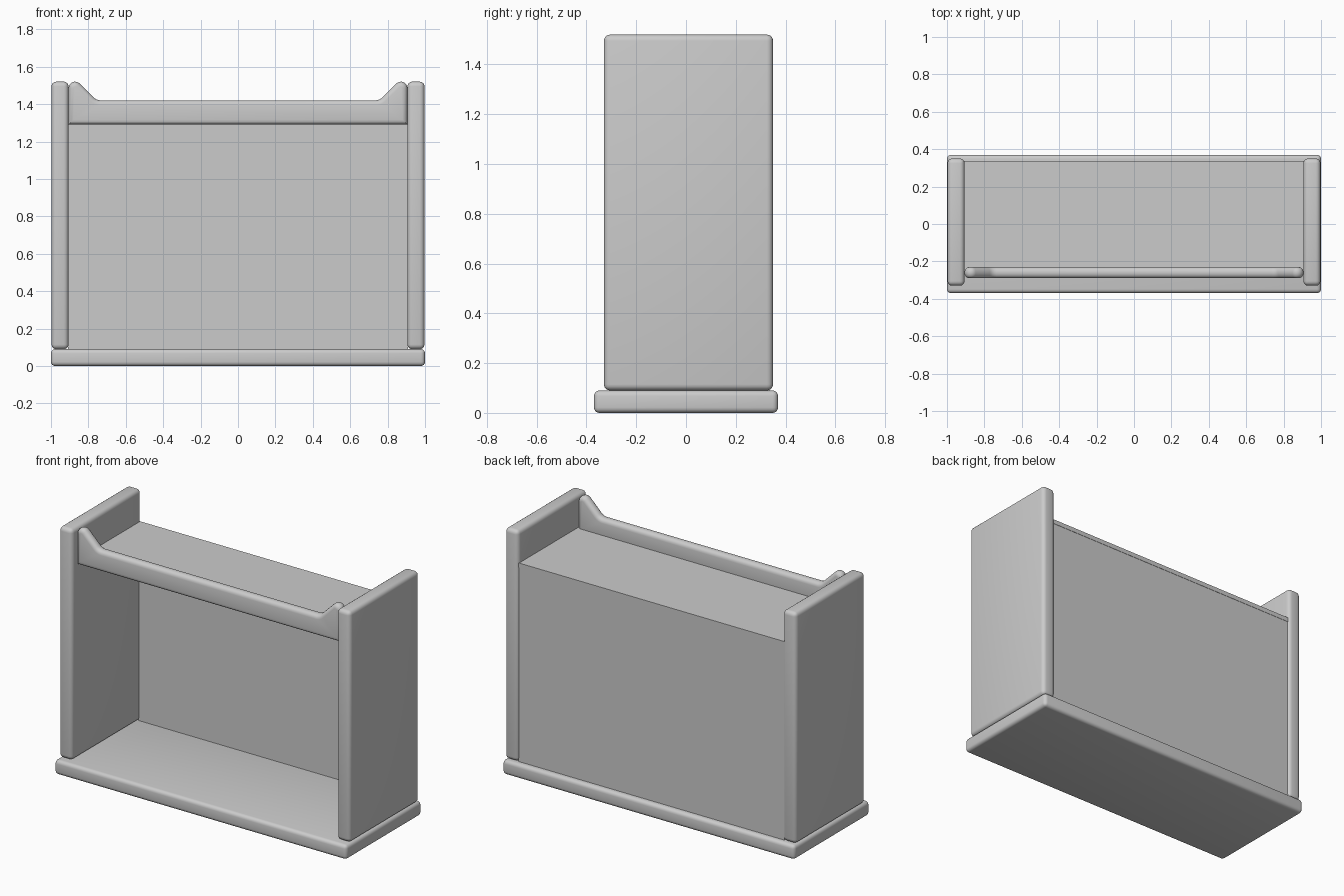
import bpy, bmesh, math
from mathutils import Vector

if "Cube" in bpy.data.objects:
    bpy.data.objects.remove(bpy.data.objects["Cube"])


def finish(bm, name):
    bmesh.ops.recalc_face_normals(bm, faces=bm.faces[:])
    mesh = bpy.data.meshes.new(name)
    bm.to_mesh(mesh)
    bm.free()
    ob = bpy.data.objects.new(name, mesh)
    bpy.context.collection.objects.link(ob)
    return ob


def smooth(ob, angle=35):
    bpy.ops.object.select_all(action='DESELECT')
    ob.select_set(True)
    bpy.context.view_layer.objects.active = ob
    bpy.ops.object.shade_smooth_by_angle(angle=math.radians(angle))


def box(name, lo, hi, radius=0.0):
    """Box between two corners, optionally with rounded edges."""
    lo, hi = Vector(lo), Vector(hi)
    bm = bmesh.new()
    bmesh.ops.create_cube(bm, size=1)
    bmesh.ops.scale(bm, vec=hi - lo, verts=bm.verts)
    bmesh.ops.translate(bm, vec=(lo + hi) / 2, verts=bm.verts)
    if radius:
        bmesh.ops.bevel(bm, geom=bm.edges[:], offset=radius, segments=4,
                        profile=0.5, affect='EDGES', clamp_overlap=True)
    ob = finish(bm, name)
    if radius:
        smooth(ob)
    return ob


def arc(cx, cz, r, a0, a1, n):
    angles = [math.radians(a0 + (a1 - a0) * i / n) for i in range(n + 1)]
    return [Vector((cx + r * math.cos(a), cz + r * math.sin(a))) for a in angles]


def inset(pts, d):
    """Mitred inward offset of a counter-clockwise outline."""
    out = []
    for i, p in enumerate(pts):
        e0 = (p - pts[i - 1]).normalized()
        e1 = (pts[(i + 1) % len(pts)] - p).normalized()
        n0, n1 = Vector((-e0.y, e0.x)), Vector((-e1.y, e1.x))
        out.append(p + (n0 + n1) * (d / (1 + n0.dot(n1))))
    return out


def rounded_plate(name, pts, y0, y1, r, n=4):
    """Outline in xz given thickness along y, with rounded rims."""
    steps = [math.pi / 2 * i / n for i in range(n + 1)]
    rings = [(r - r * math.sin(a), y0 + r - r * math.cos(a)) for a in steps]
    rings += [(d, y0 + y1 - y) for d, y in reversed(rings)]
    bm = bmesh.new()
    loops = [[bm.verts.new((p.x, y, p.y)) for p in inset(pts, d)] for d, y in rings]
    count = len(pts)
    for a, b in zip(loops, loops[1:]):
        for i in range(count):
            j = (i + 1) % count
            bm.faces.new((a[i], a[j], b[j], b[i]))
    bm.faces.new(loops[0])
    bm.faces.new(loops[-1])
    ob = finish(bm, name)
    smooth(ob)
    return ob


# Base slab
box("base", (-1, -0.37, 0), (1, 0.37, 0.09), 0.022)

# Side panels
for side, x0, x1 in (("left", -0.997, -0.906), ("right", 0.906, 0.997)):
    box(side + "_side_panel", (x0, -0.33, 0.09), (x1, 0.35, 1.52), 0.025)

# Thin back panel and top shelf
box("back_panel", (-0.91, 0.328, 0.085), (0.91, 0.336, 1.31))
box("top_shelf", (-0.91, -0.26, 1.292), (0.91, 0.338, 1.32))

# Front rail with raised ends
half = [Vector((0.906, 1.29))]
half += arc(0.871, 1.485, 0.035, 0, 135, 8)
half += arc(0.735, 1.47, 0.05, -45, -90, 4)
outline = half + [Vector((-p.x, p.y)) for p in reversed(half)]
rounded_plate("front_rail", outline, -0.29, -0.23, 0.026)
